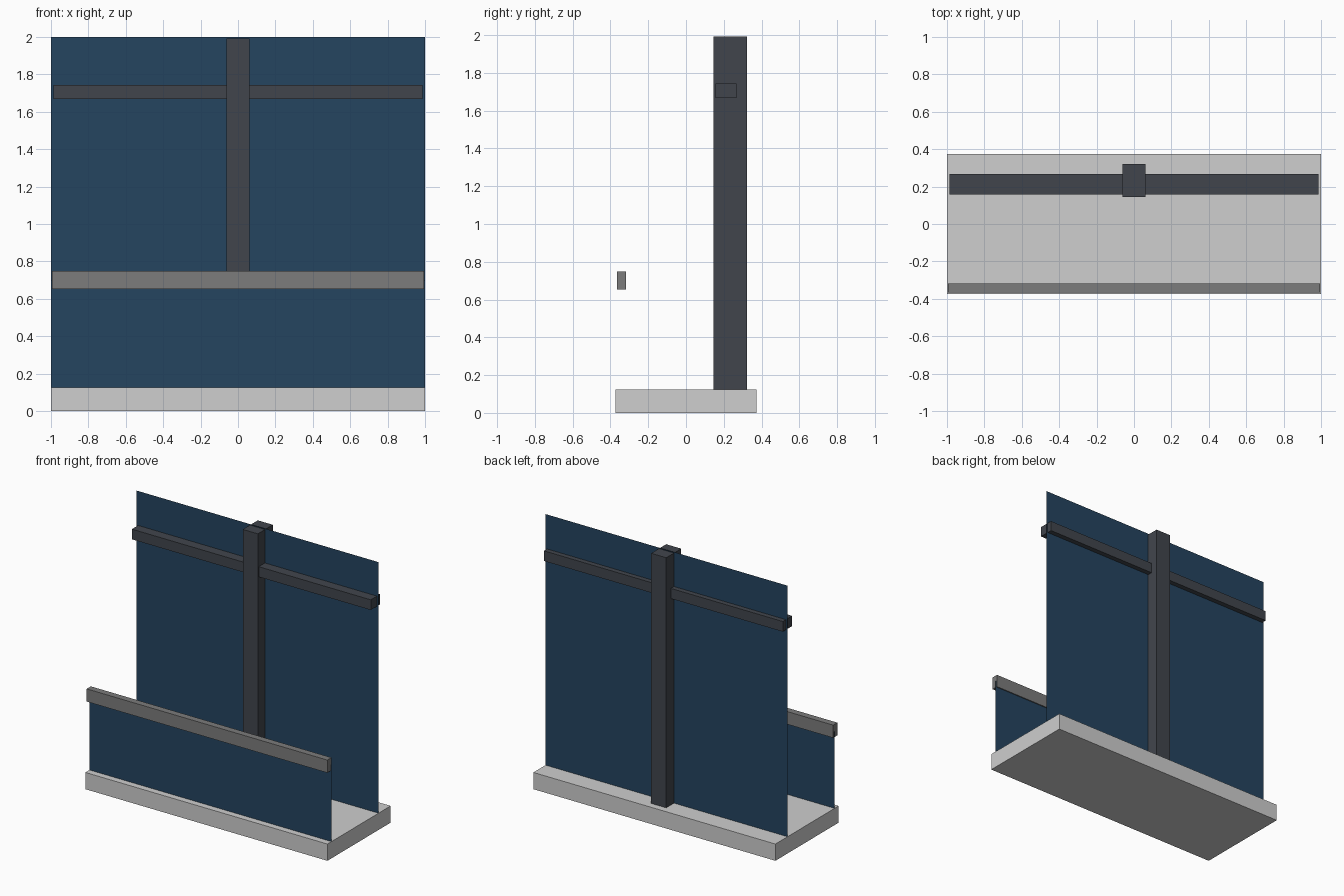
import bpy

cube = bpy.data.objects.get("Cube")
if cube:
    bpy.data.objects.remove(cube, do_unlink=True)


def material(name, rgb):
    mat = bpy.data.materials.new(name)
    mat.use_nodes = True
    color = (*rgb, 1.0)
    mat.diffuse_color = color
    mat.node_tree.nodes["Principled BSDF"].inputs["Base Color"].default_value = color
    return mat


def add_box(name, half_width, ys, zs, mat):
    """Box centred on x, spanning the given y and z ranges."""
    center = (0, sum(ys) / 2, sum(zs) / 2)
    bpy.ops.mesh.primitive_cube_add(size=1, location=center)
    obj = bpy.context.object
    obj.name = name
    obj.scale = (2 * half_width, ys[1] - ys[0], zs[1] - zs[0])
    bpy.ops.object.transform_apply(location=False, rotation=False, scale=True)
    obj.data.materials.append(mat)
    return obj


def add_pane(name, y, zs, mat):
    """Single upright sheet spanning the full width."""
    mesh = bpy.data.meshes.new(name)
    corners = [(-1, y, zs[0]), (1, y, zs[0]), (1, y, zs[1]), (-1, y, zs[1])]
    mesh.from_pydata(corners, [], [(0, 1, 2, 3)])
    mesh.materials.append(mat)
    obj = bpy.data.objects.new(name, mesh)
    bpy.context.collection.objects.link(obj)
    return obj


concrete = material("light concrete", (0.62, 0.62, 0.62))
steel = material("dark steel", (0.053, 0.06, 0.073))
rail_grey = material("rail grey", (0.2, 0.2, 0.2))
glass = material("blue glass", (0.018, 0.058, 0.115))

SLAB_TOP = 0.125

# Floor slab
add_box("floor_slab", 1.0, (-0.373, 0.373), (0, SLAB_TOP), concrete)

# Window wall with its frame
add_pane("window_pane", 0.23, (SLAB_TOP, 2.0), glass)
add_box("window_post", 0.062, (0.145, 0.322), (SLAB_TOP, 1.993), steel)
add_box("window_crossbar", 0.987, (0.157, 0.267), (1.667, 1.743), steel)

# Balcony balustrade
add_pane("balustrade_pane", -0.325, (SLAB_TOP, 0.7), glass)
add_box("balustrade_handrail", 0.994, (-0.366, -0.317), (0.653, 0.748), rail_grey)
